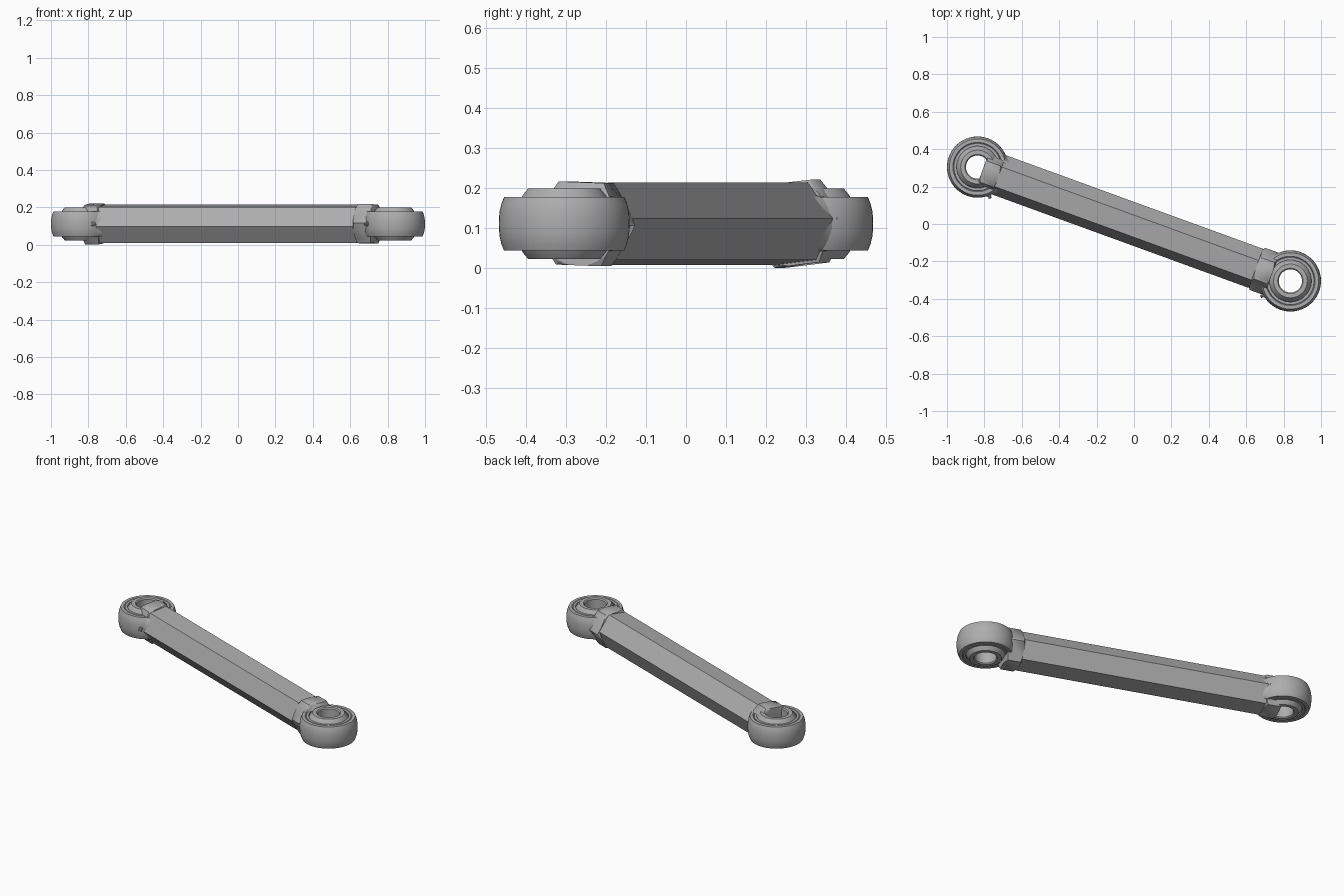
import bpy, bmesh
from math import sin, cos, pi, radians, sqrt
from mathutils import Matrix

default = bpy.data.objects.get("Cube")
if default:
    bpy.data.objects.remove(default, do_unlink=True)

steel = bpy.data.materials.new("steel_grey")
steel.use_nodes = True
steel.diffuse_color = (0.42, 0.42, 0.42, 1)
steel.node_tree.nodes["Principled BSDF"].inputs["Base Color"].default_value = (0.42, 0.42, 0.42, 1)

FRAME = Matrix.Translation((0, 0, 0.1115)) @ Matrix.Rotation(radians(-20), 4, "Z")
EYE = 0.89      # eye centre distance along the link
TILT = 6.6      # roll of the hexagonal bar in degrees
HALF = 0.067    # half thickness of an eye


def finish(name, bm, place=Matrix(), smooth=True):
    """Turn a bmesh into a placed object."""
    bm.transform(FRAME @ place)
    bmesh.ops.recalc_face_normals(bm, faces=bm.faces)
    mesh = bpy.data.meshes.new(name)
    bm.to_mesh(mesh)
    bm.free()
    mesh.materials.append(steel)
    obj = bpy.data.objects.new(name, mesh)
    bpy.context.collection.objects.link(obj)
    if smooth:
        bpy.ops.object.select_all(action="DESELECT")
        obj.select_set(True)
        bpy.context.view_layer.objects.active = obj
        bpy.ops.object.shade_smooth_by_angle(angle=radians(30))
    return obj


def lathe(profile, sides, closed=False, roll=0.0):
    """Revolve (radius, height) points round z; cap the ends unless closed."""
    bm = bmesh.new()
    rings = []
    for r, h in profile:
        angles = [roll + 2 * pi * i / sides for i in range(sides)]
        rings.append([bm.verts.new((r * cos(a), r * sin(a), h)) for a in angles])
    pairs = list(zip(rings, rings[1:]))
    if closed:
        pairs.append((rings[-1], rings[0]))
    else:
        bm.faces.new(rings[0])
        bm.faces.new(rings[-1])
    for low, high in pairs:
        for i in range(sides):
            j = (i + 1) % sides
            bm.faces.new((low[i], low[j], high[j], high[i]))
    return bm


def boolean(obj, cutter, operation):
    cutter.hide_render = True
    cutter.hide_set(True)
    mod = obj.modifiers.new("trim", "BOOLEAN")
    mod.operation = operation
    mod.solver = "EXACT"
    mod.object = cutter


# Maps lathe x, y, height to link y, z, x
ALONG = Matrix(((0, 0, 1, 0), (1, 0, 0, 0), (0, 1, 0, 0), (0, 0, 0, 1)))

# Hexagonal bar, set off centre between the two eyes
bar = lathe([(0.112, -EYE + 0.122), (0.112, EYE - 0.197)], 6, roll=radians(TILT))
finish("hexagonal_bar", bar, ALONG, smooth=False)

for side, sign, nut_start, nut_tilt in (("right", -1, 0.03, TILT), ("left", 1, 0.105, -2)):
    at_eye = Matrix.Translation((sign * EYE, 0, 0))
    # Local +x of each rod end points from its eye toward the bar
    inward = at_eye @ Matrix.Diagonal((-sign, 1, 1, 1))

    # Eye housing with a bulged outer wall
    housing = [(0.112, -HALF), (0.126, -HALF), (0.128, -HALF + 0.004), (0.132, -HALF)]
    for i in range(9):
        t = -1 + i / 4
        housing.append((0.1635 - 0.013 * abs(t) ** 2.5, t * HALF))
    housing += [(0.132, HALF), (0.128, HALF - 0.004), (0.126, HALF), (0.112, HALF),
                (0.118, HALF - 0.02), (0.118, -HALF + 0.02)]
    finish(side + "_eye_housing", lathe(housing, 64, closed=True), at_eye)

    # Spherical bearing with a straight bore
    ball = [(0.068, -0.088), (0.062, -0.082), (0.062, 0.082), (0.068, 0.088)]
    for i in range(13):
        z = 0.088 * (1 - i / 6)
        ball.append((sqrt(0.126 ** 2 - z * z), z))
    finish(side + "_bearing_ball", lathe(ball, 64, closed=True), at_eye)

    # Neck flowing from the eye into the threaded shank
    stations = [(0.148, 0.055), (0.136, 0.08), (0.119, 0.105), (0.106, 0.127),
                (0.096, 0.15), (0.088, 0.175), (0.085, 0.215), (0.06, 0.22), (0.06, 0.3)]
    neck_bm = lathe(stations, 48)
    for v in neck_bm.verts:
        v.co = ALONG @ v.co
        limit = HALF + max(0, v.co.x - 0.12) * 0.3
        v.co.z = max(-limit, min(limit, v.co.z))
    neck = finish(side + "_neck", neck_bm, inward)
    socket = finish(side + "_neck_cutter", lathe([(0.136, -0.3), (0.136, 0.3)], 64), at_eye)
    boolean(neck, socket, "DIFFERENCE")

    # Hexagonal lock nut with a chamfered outer end
    nut_end = nut_start + 0.092
    nut_bm = lathe([(0.12, nut_start), (0.12, nut_end)], 6, roll=radians(nut_tilt))
    nut = finish(side + "_lock_nut", nut_bm, inward @ ALONG)
    cone = [(0.104, nut_start - 0.001), (0.125, nut_start + 0.012),
            (0.125, nut_end - 0.012), (0.104, nut_end + 0.001)]
    trim = finish(side + "_nut_cutter", lathe(cone, 48), inward @ ALONG)
    boolean(nut, trim, "INTERSECT")

    # Grease fitting on the front side of the eye
    fitting = lathe([(0.013, 0.14), (0.013, 0.168), (0.007, 0.169), (0.007, 0.173),
                     (0.01, 0.176), (0.006, 0.181)], 16)
    aim = Matrix.Rotation(radians(-48), 4, "Z")
    finish(side + "_grease_fitting", fitting, inward @ aim @ ALONG)
